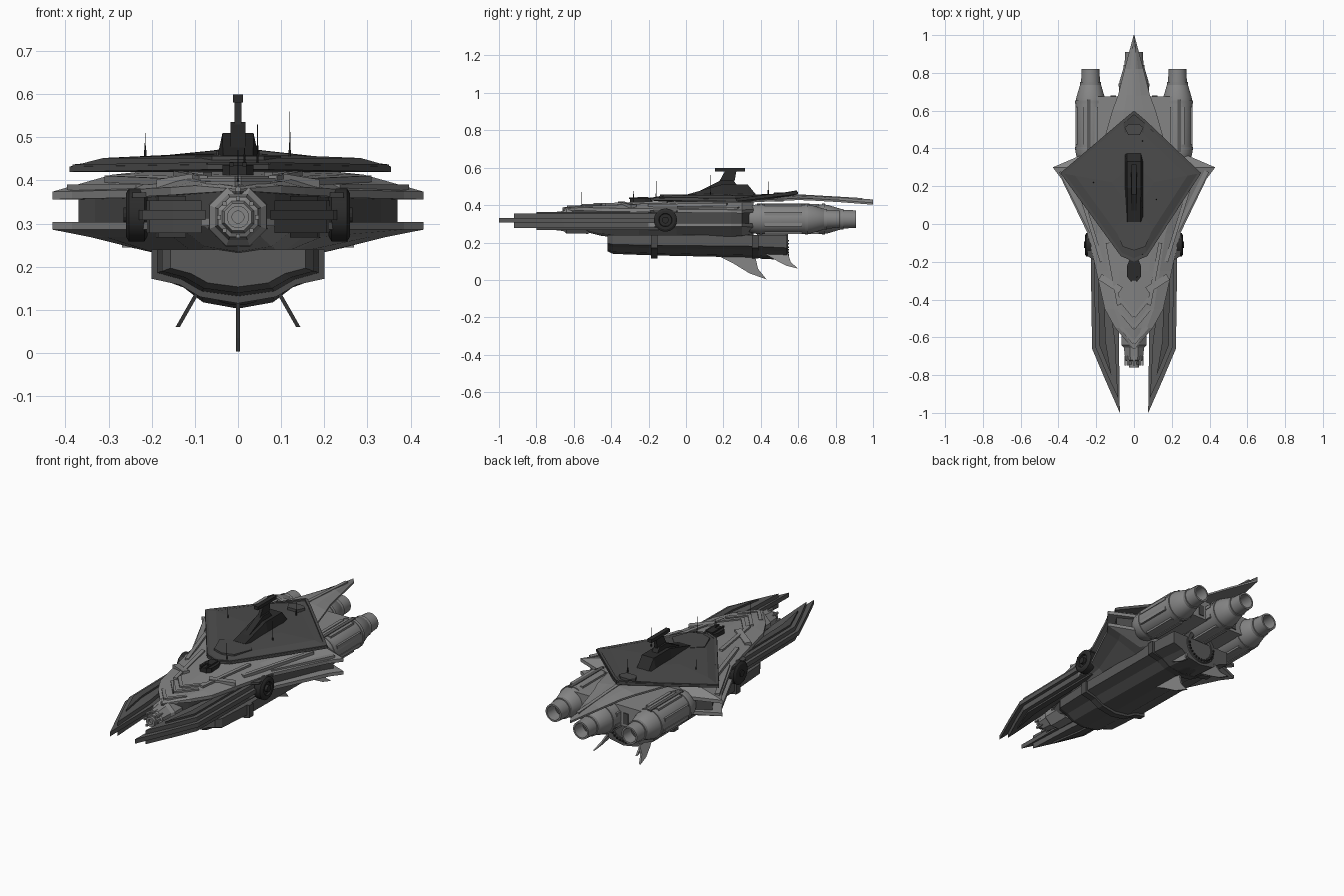
import bpy
import bmesh
import math
from mathutils import Vector

cube = bpy.data.objects.get("Cube")
if cube:
    bpy.data.objects.remove(cube, do_unlink=True)


def material(name, value):
    mat = bpy.data.materials.new(name)
    mat.use_nodes = True
    colour = (value, value, value, 1)
    mat.diffuse_color = colour
    mat.node_tree.nodes["Principled BSDF"].inputs["Base Color"].default_value = colour
    return mat


LIGHT = material("light grey", 0.235)
MID = material("mid grey", 0.1)
DARK = material("dark grey", 0.07)
BLACK = material("near black", 0.024)


def loft(name, rings, mat, smooth=False):
    """Skin equal-length rings of points and cap both ends."""
    count = len(rings[0])
    verts = [tuple(p) for ring in rings for p in ring]
    faces = [list(range(count)), list(range(len(verts) - count, len(verts)))]
    for r in range(len(rings) - 1):
        for i in range(count):
            j = (i + 1) % count
            a, b = r * count, (r + 1) * count
            faces.append([a + i, a + j, b + j, b + i])
    mesh = bpy.data.meshes.new(name)
    mesh.from_pydata(verts, [], faces)
    mesh.materials.append(mat)
    obj = bpy.data.objects.new(name, mesh)
    bpy.context.collection.objects.link(obj)
    bm = bmesh.new()
    bm.from_mesh(mesh)
    bmesh.ops.recalc_face_normals(bm, faces=bm.faces)
    bm.to_mesh(mesh)
    bm.free()
    if smooth:
        bpy.ops.object.select_all(action="DESELECT")
        obj.select_set(True)
        bpy.context.view_layer.objects.active = obj
        bpy.ops.object.shade_smooth_by_angle(angle=math.radians(25))
    return obj


def slab(name, outline, low, high, mat, side=1):
    """Vertical prism from a plan outline."""
    return loft(name, [[(x * side, y, z) for x, y in outline] for z in (low, high)], mat)


def box(name, centre, size, mat):
    x, y, z = centre
    w, d, h = (s / 2 for s in size)
    return slab(name, [(x - w, y - d), (x + w, y - d), (x + w, y + d), (x - w, y + d)], z - h, z + h, mat)


def lathe(name, profile, centre, mat, axis="y", sides=24, smooth=True):
    """Turn (distance, radius) pairs about an axis through centre."""
    rings = []
    for d, r in profile:
        ring = []
        for i in range(sides):
            a = math.tau * (i + 0.5) / sides
            u, v = r * math.cos(a), r * math.sin(a)
            ring.append(Vector(centre) + Vector({"x": (d, u, v), "y": (u, d, v), "z": (u, v, d)}[axis]))
        rings.append(ring)
    return loft(name, rings, mat, smooth)


def mirrored(half):
    """Complete a half section whose first and last points lie on x = 0."""
    return half + [(-x, y, z) for x, y, z in reversed(half[1:-1])]


def bar(name, start, end, top, width, height, mat):
    """Strip laid along the surface from start to end in plan."""
    a, b = Vector((*start, top[0])), Vector((*end, top[1]))
    n = (b - a).cross(Vector((0, 0, 1))).normalized() * width / 2
    up = Vector((0, 0, height))
    return loft(name, [[p - n - up, p + n - up, p + n + up, p - n + up] for p in (a, b)], mat)


# hull shells: y, half width, spine height, keel height, upper rim, lower rim
stations = [(-0.66, 0.006, 0.388, 0.28, 0.376, 0.32), (-0.55, 0.1, 0.398, 0.26, 0.37, 0.31),
            (-0.45, 0.155, 0.404, 0.235, 0.366, 0.305), (-0.25, 0.2, 0.416, 0.218, 0.364, 0.304),
            (-0.05, 0.245, 0.425, 0.218, 0.36, 0.304), (0.24, 0.385, 0.43, 0.22, 0.357, 0.304),
            (0.3, 0.43, 0.43, 0.225, 0.356, 0.304), (0.36, 0.29, 0.43, 0.235, 0.36, 0.3)]
upper, lower, core = [], [], []
for y, w, top, keel, hi, lo in stations:
    edge = min(hi + 0.018, top - 0.008)
    upper.append(mirrored([(0, y, top), (w * 0.4, y, top - 0.004), (w * 0.68, y, top * 0.7 + edge * 0.3),
                           (w, y, edge), (w, y, hi), (0, y, hi)]))
    lower.append(mirrored([(0, y, keel), (w * 0.5, y, keel + 0.012), (w * 0.8, y, lo - 0.035 * min(1, w * 4)),
                           (w, y, lo - 0.018), (w, y, lo), (0, y, lo)]))
    core.append([(s * w * 0.86, y, z) for s, z in ((-1, lo), (1, lo), (1, hi), (-1, hi))])
loft("upper_hull_shell", upper, LIGHT)
loft("lower_hull_shell", lower, LIGHT)
loft("hull_core", core, DARK)

# raised chevrons and straps on the bow
for s in (-1, 1):
    for y, w, z in ((-0.63, 0.07, 0.392), (-0.55, 0.08, 0.4), (-0.49, 0.08, 0.404)):
        bar("bow_chevron", (0, y), (s * w, y + w * 1.2), (z, z), 0.018, 0.006, LIGHT)
    bar("bow_strap", (s * 0.07, -0.35), (s * 0.18, -0.28), (0.41, 0.392), 0.035, 0.01, LIGHT)
    bar("bow_rail", (s * 0.08, -0.43), (s * 0.14, -0.1), (0.402, 0.413), 0.02, 0.009, LIGHT)
    bar("wing_rail", (s * 0.17, -0.2), (s * 0.3, 0.22), (0.397, 0.403), 0.02, 0.008, LIGHT)
    bar("wing_edge_panel", (s * 0.225, -0.04), (s * 0.385, 0.28), (0.384, 0.384), 0.025, 0.007, LIGHT)

# forward prongs built from stacked slabs
blade = [(0.075, -1), (0.15, -0.83), (0.222, -0.66), (0.23, -0.1), (0.09, -0.1), (0.08, -0.6)]
armour = [(0.085, -0.92), (0.15, -0.78), (0.205, -0.65), (0.212, -0.12), (0.17, -0.12), (0.1, -0.62)]
ridge = [(0.12, -0.8), (0.185, -0.64), (0.19, -0.12), (0.165, -0.12), (0.15, -0.62)]
for s in (-1, 1):
    slab("prong_blade", blade, 0.308, 0.332, MID, s)
    slab("prong_upper_armour", armour, 0.332, 0.354, MID, s)
    slab("prong_lower_armour", armour, 0.278, 0.308, MID, s)
    slab("prong_ridge", ridge, 0.354, 0.364, DARK, s)
    slab("prong_lower_ridge", ridge, 0.268, 0.278, DARK, s)
    # round side drums
    lathe("side_drum", [(-0.025, 0.05), (-0.018, 0.062), (0.018, 0.062), (0.025, 0.05), (0.025, 0.036), (0.015, 0.033)],
          (s * 0.235, -0.11, 0.32), BLACK, "x")
    lathe("drum_hub", [(-0.03, 0.018), (0.03, 0.018)], (s * 0.235, -0.11, 0.32), BLACK, "x", 12)
    slab("drum_bracket", [(0.2, -0.2), (0.245, -0.17), (0.25, -0.05), (0.2, 0.02)], 0.36, 0.372, DARK, s)

# bow cannon
lathe("bow_cannon", [(-0.745, 0.034), (-0.725, 0.04), (-0.72, 0.05), (-0.655, 0.058), (-0.64, 0.072), (-0.52, 0.074)],
      (0, 0, 0.315), LIGHT, sides=8, smooth=False)
lathe("cannon_muzzle", [(-0.745, 0.014), (-0.76, 0.014), (-0.76, 0.026), (-0.74, 0.026)], (0, 0, 0.315), LIGHT, sides=16)
for i in range(8):
    a = math.tau * i / 8
    box("cannon_lug", (0.044 * math.cos(a), -0.725, 0.315 + 0.044 * math.sin(a)), (0.01, 0.05, 0.01), LIGHT)

# dorsal shield plate
rim = [(0, -0.2, 0.425), (0.07, -0.17, 0.425), (0.355, 0.27, 0.42), (0.06, 0.55, 0.452),
       (0, 0.6, 0.46), (-0.06, 0.55, 0.452), (-0.39, 0.27, 0.42), (-0.07, -0.17, 0.425)]


def shrink(f, z):
    return [(x * f, 0.2 + (y - 0.2) * f, z) for x, y, _ in rim]


loft("dorsal_plate", [shrink(0.8, 0.42), rim, [(x, y, z + 0.012) for x, y, z in rim],
                      shrink(0.8, 0.452), shrink(0.3, 0.459)], DARK)
for a, b in zip(rim, rim[1:] + rim[:1]):
    bar("plate_trim", (a[0] * 0.97, 0.2 + (a[1] - 0.2) * 0.97), (b[0] * 0.97, 0.2 + (b[1] - 0.2) * 0.97),
        (a[2] + 0.013, b[2] + 0.013), 0.014, 0.004, DARK)
slab("plate_rear_hatch", [(-0.05, 0.51), (-0.025, 0.53), (0.025, 0.53), (0.05, 0.51), (0.03, 0.47), (-0.03, 0.47)],
     0.45, 0.468, DARK)
slab("plate_front_step", [(0, -0.14), (0.06, -0.12), (0.1, -0.02), (0.04, 0.04), (-0.04, 0.04), (-0.1, -0.02), (-0.06, -0.12)],
     0.44, 0.457, DARK)

# command tower
tower = [(0.01, 0.458, 0.035), (0.19, 0.51, 0.036), (0.33, 0.51, 0.036), (0.375, 0.455, 0.036)]
loft("tower_base", [[(-0.05, y, 0.445), (0.05, y, 0.445), (w, y, z), (-w, y, z)] for y, z, w in tower], BLACK)
loft("tower_ramp", [[(-0.017, y, 0.45), (0.017, y, 0.45), (0.017, y, z), (-0.017, y, z)]
                    for y, z in ((0.06, 0.47), (0.19, 0.535), (0.25, 0.535), (0.28, 0.5))], BLACK)
loft("tower_mast", [[(-0.008, a, z), (0.008, a, z), (0.008, b, z), (-0.008, b, z)]
                    for a, b, z in ((0.18, 0.26, 0.53), (0.21, 0.27, 0.585))], BLACK)
box("tower_beam", (0, 0.235, 0.59), (0.024, 0.16, 0.018), BLACK)

# forward turret
slab("turret_body", [(-0.02, -0.3), (0.02, -0.3), (0.036, -0.28), (0.036, -0.22), (0.02, -0.18),
                     (-0.02, -0.18), (-0.036, -0.22), (-0.036, -0.28)], 0.405, 0.436, BLACK)
box("turret_cap", (0, -0.23, 0.438), (0.04, 0.06, 0.01), BLACK)
for s in (-1, 1):
    box("turret_barrel", (s * 0.015, -0.28, 0.437), (0.009, 0.05, 0.009), BLACK)

# antennas
for x, y, low, high in [(-0.215, 0.22, 0.44, 0.51), (0.045, 0.44, 0.45, 0.525), (0.12, 0.13, 0.44, 0.56),
                        (0, -0.56, 0.37, 0.47), (0.045, -0.16, 0.43, 0.53), (0.015, -0.28, 0.43, 0.475)]:
    lathe("antenna", [(low, 0.003), (low + 0.03, 0.003), (low + 0.031, 0.0015), (high, 0.001)], (x, y, 0), BLACK, "z", 6)

# stern block, spike and engines
box("stern_block", (0, 0.51, 0.34), (0.44, 0.33, 0.11), LIGHT)
spike = [(0.3, 0.2, 0.44), (0.6, 0.115, 0.455), (0.68, 0.085, 0.452), (0.82, 0.05, 0.444), (1, 0.002, 0.43)]
loft("stern_spike", [mirrored([(0, y, z), (w * 0.45, y, z - 0.006), (w, y, z - 0.018), (w, y, z - 0.028), (0, y, z - 0.028)])
                     for y, w, z in spike], LIGHT)
bar("spike_spine", (0, 0.58), (0, 0.94), (0.455, 0.434), 0.018, 0.004, LIGHT)
for x, shift in ((-0.23, 0), (0.23, 0), (0, 0.09)):
    place = (x, shift, 0.325)
    lathe("engine", [(0.3, 0.05), (0.35, 0.074), (0.38, 0.08), (0.64, 0.08), (0.67, 0.076), (0.74, 0.055),
                     (0.745, 0.051), (0.82, 0.047), (0.82, 0.038), (0.75, 0.034)], place, LIGHT)
    lathe("engine_throat", [(0.75, 0.033), (0.756, 0.033)], place, DARK)
    for y, r in ((0.4, 0.083), (0.645, 0.083), (0.745, 0.056)):
        lathe("engine_band", [(y - 0.008, r), (y + 0.008, r)], place, LIGHT)
    for i in range(8):
        a = math.tau * (i + 0.5) / 8
        box("engine_panel", (x + 0.077 * math.cos(a), 0.52 + shift, 0.325 + 0.077 * math.sin(a)), (0.018, 0.2, 0.018), LIGHT)
for s in (-1, 1):
    box("stern_rail", (s * 0.24, 0.52, 0.403), (0.02, 0.28, 0.01), MID)
    box("stern_pipe", (s * 0.11, 0.65, 0.33), (0.03, 0.06, 0.06), DARK)

# belly pod
pod = []
for y, w, d in [(-0.42, 0.78, 0.62), (-0.39, 0.88, 0.72), (-0.16, 0.94, 0.78), (0.36, 0.94, 0.86), (0.54, 0.9, 0.98)]:
    half = [(0, 0), (0.2, 0), (0.2, 0.07), (0.14, 0.09), (0.09, 0.125), (0, 0.14)]
    pod.append(mirrored([(x * w, y, 0.24 - h * d) for x, h in half]))
loft("belly_pod", pod, MID)
for y in (-0.17, 0.37):
    strap = [(0, 0.24), (0.2, 0.24), (0.2, 0.172), (0.135, 0.158), (0.088, 0.13), (0, 0.115)]
    loft("belly_strap", [mirrored([(x, yy, z) for x, z in strap]) for yy in (y - 0.018, y + 0.018)], DARK)
lathe("belly_drum", [(0.38, 0.09), (0.41, 0.1), (0.53, 0.1), (0.545, 0.09), (0.545, 0.07), (0.53, 0.065)], (0, 0, 0.21), DARK)
for i in range(15):
    a = math.pi * (1 + i / 14)
    box("drum_rib", (0.08 * math.cos(a), 0.545, 0.21 + 0.08 * math.sin(a)), (0.008, 0.014, 0.008), BLACK)


# ventral fins, splayed outward on the sides
def fin(name, outline, root, lean):
    loft(name, [[(root + lean * (0.13 - z) + t, y, z) for y, z in outline] for t in (-0.005, 0.005)], LIGHT)


fin("centre_fin", [(0.18, 0.125), (0.25, 0.09), (0.34, 0.035), (0.43, 0.003), (0.385, 0.06), (0.37, 0.125)], 0, 0)
for s in (-1, 1):
    fin("side_fin", [(0.42, 0.14), (0.49, 0.1), (0.54, 0.075), (0.6, 0.06), (0.56, 0.095), (0.545, 0.14)], s * 0.1, s * 0.57)
